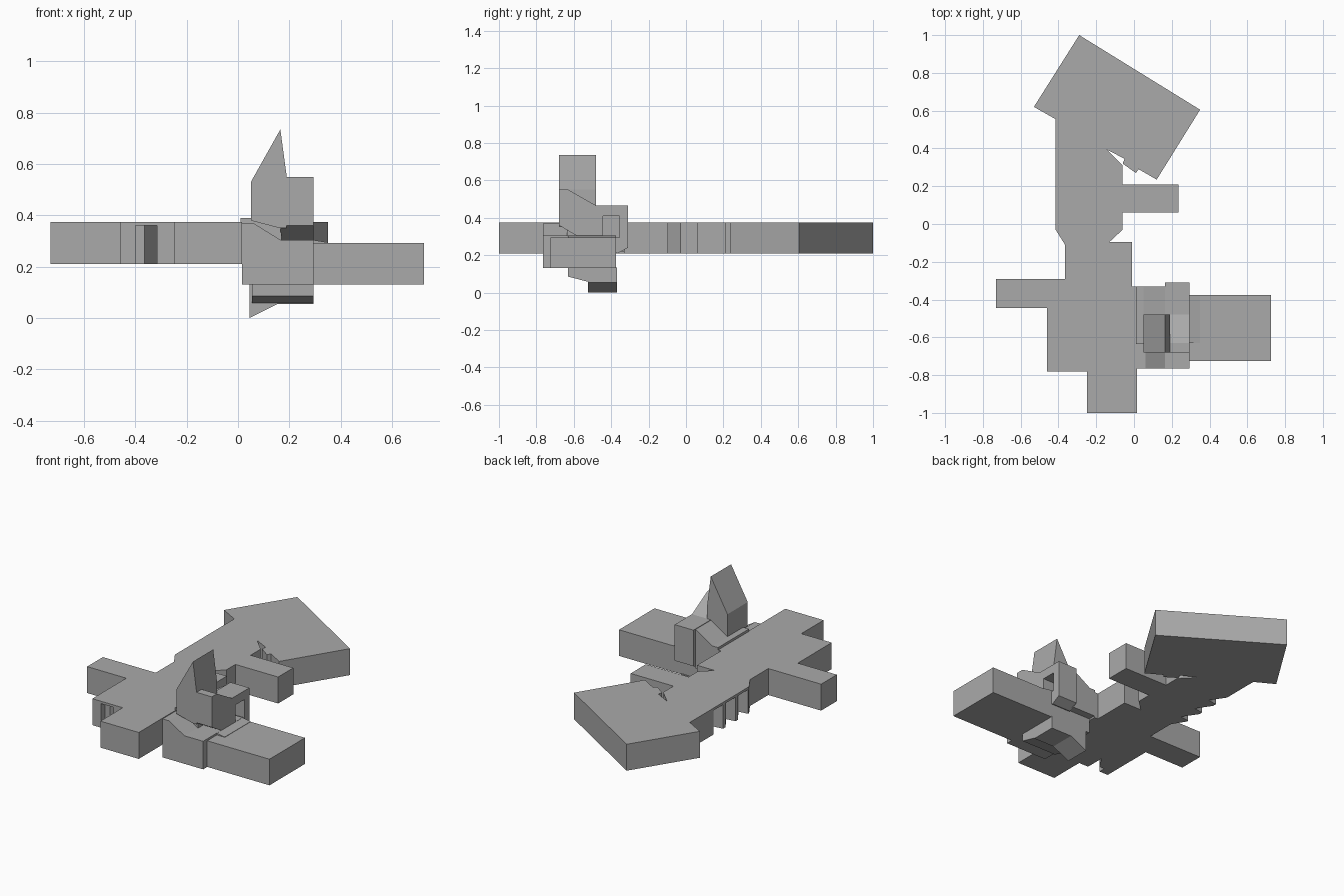
import bpy
import bmesh
from mathutils import Vector

cube = bpy.data.objects.get("Cube")
if cube:
    bpy.data.objects.remove(cube, do_unlink=True)

grey = bpy.data.materials.new("plain grey")
grey.use_nodes = True
shade = (0.4, 0.4, 0.4, 1)
grey.diffuse_color = shade
grey.node_tree.nodes["Principled BSDF"].inputs["Base Color"].default_value = shade


def prism(name, profile, axis, low, high):
    """Extrude a flat profile along an axis between two positions."""
    def place(a, b, t):
        return {"x": (t, a, b), "y": (a, t, b), "z": (a, b, t)}[axis]
    bm = bmesh.new()
    face = bm.faces.new([bm.verts.new(place(a, b, low)) for a, b in profile])
    ext = bmesh.ops.extrude_face_region(bm, geom=[face])
    verts = [g for g in ext["geom"] if isinstance(g, bmesh.types.BMVert)]
    bmesh.ops.translate(bm, verts=verts, vec=Vector(place(0, 0, high - low)))
    bmesh.ops.recalc_face_normals(bm, faces=bm.faces)
    mesh = bpy.data.meshes.new(name)
    bm.to_mesh(mesh)
    bm.free()
    mesh.materials.append(grey)
    obj = bpy.data.objects.new(name, mesh)
    bpy.context.collection.objects.link(obj)
    return obj


def rect(x0, x1, y0, y1):
    return [(x0, y0), (x1, y0), (x1, y1), (x0, y1)]


def carve(target, cutters):
    """Cut the pockets out of a part, then drop the cutters."""
    for c in cutters:
        mod = target.modifiers.new("pocket", "BOOLEAN")
        mod.operation = "DIFFERENCE"
        mod.solver = "EXACT"
        mod.object = c
        c.hide_render = True
    bpy.context.view_layer.update()
    graph = bpy.context.evaluated_depsgraph_get()
    mesh = bpy.data.meshes.new_from_object(target.evaluated_get(graph))
    target.modifiers.clear()
    target.data = mesh
    for c in cutters:
        bpy.data.objects.remove(c, do_unlink=True)


# Main slab: front blocks, neck, side arms and the turned rear block
outline = [
    (-.25, -1), (.015, -1), (.015, -.33), (-.01, -.33), (-.01, -.095),
    (-.13, -.095), (-.06, -.03), (-.06, .06), (.235, .06), (.235, .21),
    (-.06, .21), (-.06, .31), (-.145, .395), (-.05, .345), (-.06, .32),
    (.01, .27), (.025, .29), (.12, .235), (.35, .605), (-.29, 1),
    (-.53, .62), (-.415, .555), (-.415, -.03), (-.365, -.11),
    (-.365, -.29), (-.73, -.29), (-.73, -.445), (-.46, -.445),
    (-.46, -.78), (-.25, -.78)]
slab = prism("main_slab", outline, "z", .21, .375)

# Pockets under the slab's roof: one at the front, a row along the neck
front_pocket = [(-.4, -.8), (-.315, -.8), (-.315, -.66), (-.365, -.74), (-.4, -.74)]
cutters = [prism("front_pocket", front_pocket, "z", .1, .36)]
for i in range(3):
    y = -.02 + .122 * i
    wedge = [(-.43, y), (-.355, y + .01), (-.415, y + .1), (-.43, y + .1)]
    cutters.append(prism("neck_pocket", wedge, "z", .1, .36))
carve(slab, cutters)

# Stepped side annex
prism("annex_front", [(.015, .13), (.295, .13), (.295, .305), (.165, .305),
                      (.06, .37), (.015, .37)], "y", -.765, -.375)
prism("annex_link", [(.01, .22), (.17, .22), (.17, .465), (.05, .39), (.01, .39)],
      "y", -.635, -.33)
prism("wing_collar", [(.29, .13), (.35, .13), (.35, .295), (.29, .305)],
      "y", -.63, -.375)
prism("wing_block", rect(.295, .725, -.725, -.375), "z", .13, .293)

# Upper room with a sloping roof and a square window recess
room = prism("upper_room", [(-.68, .36), (-.68, .55), (-.63, .55), (-.48, .465),
                            (-.31, .465), (-.31, .24), (-.365, .21), (-.57, .295)],
             "x", .165, .295)
carve(room, [prism("window_cutter", rect(-.445, -.355, .295, .41), "x", .22, .4)])

# Pointed tower
prism("pointed_tower", [(.05, .38), (.05, .53), (.165, .735), (.19, .55),
                        (.19, .35), (.165, .35)], "y", -.68, -.48)

# Lower room and its wedge foot
prism("lower_room", [(-.63, .135), (-.63, .085), (-.525, .058), (-.37, .055),
                     (-.37, .135)], "x", .055, .295)
prism("wedge_foot", [(.045, 0), (.155, .055), (.295, .055), (.295, .135),
                     (.045, .135)], "y", -.525, -.37)
